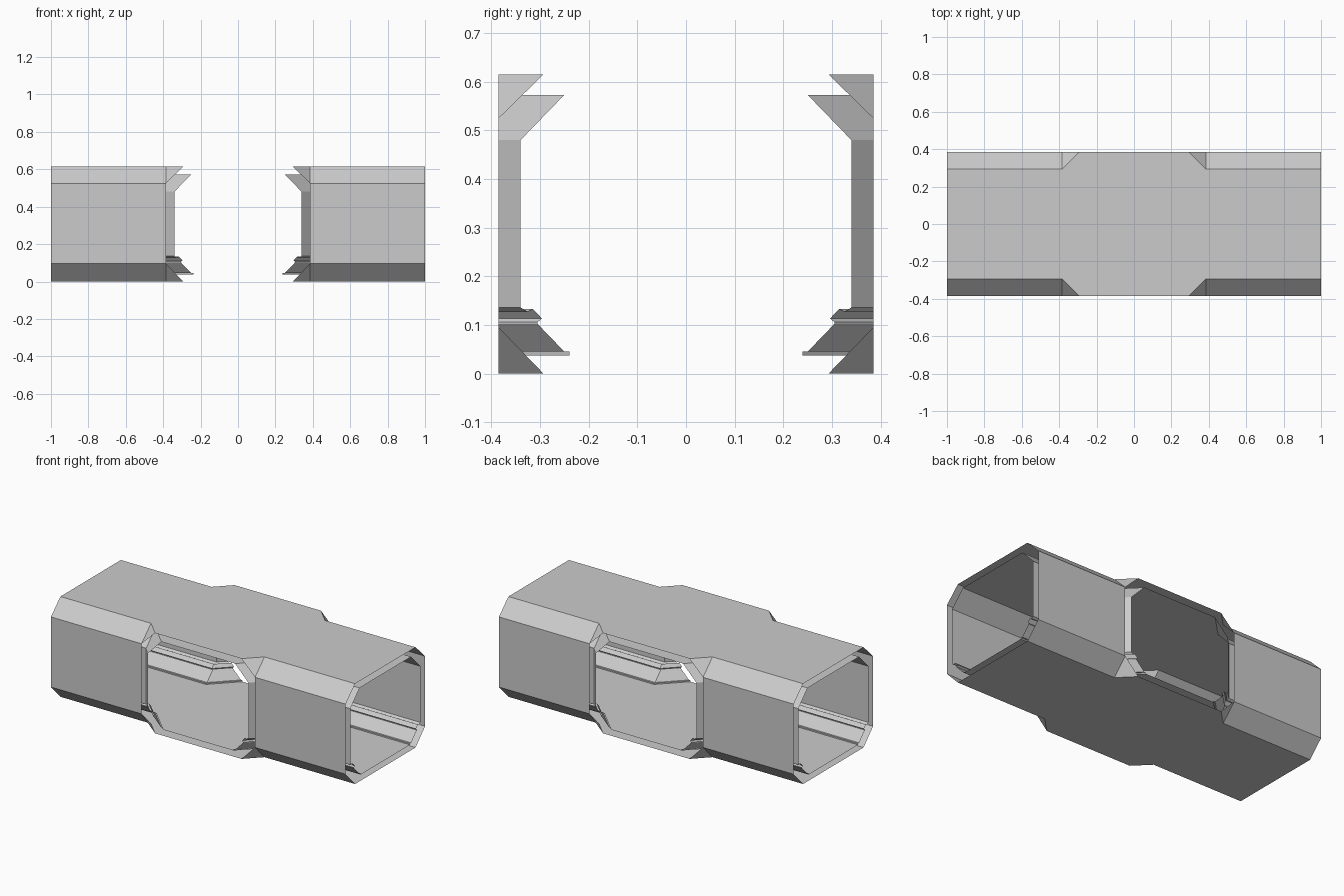
import bpy, bmesh

if "Cube" in bpy.data.objects:
    bpy.data.objects.remove(bpy.data.objects["Cube"])

ARM_X = 1.0    # end of the long arms
HALF = 0.385   # half width of the junction


def plan_points(d):
    """Plan outline at half-width d: long arms plus short side openings."""
    quarter = [(ARM_X, d), (HALF, d), (d, HALF)]
    ring = quarter[:]
    ring += [(-x, y) for x, y in reversed(quarter)]
    ring += [(-x, -y) for x, y in quarter]
    ring += [(x, -y) for x, y in reversed(quarter)]
    return ring


def shell(name, profile, inward=False):
    """Open-ended corridor sheet from a (half width, height) profile."""
    bm = bmesh.new()
    rings = [[bm.verts.new((x, y, z)) for x, y in plan_points(d)] for d, z in profile]
    # floor and ceiling
    bm.faces.new(rings[0])
    bm.faces.new(rings[-1])
    # walls: two strips per quadrant, leaving the four openings free
    for lo, hi in zip(rings, rings[1:]):
        for q in range(4):
            for k in (0, 1):
                i = q * 3 + k
                bm.faces.new((lo[i], lo[i + 1], hi[i + 1], hi[i]))
    bmesh.ops.remove_doubles(bm, verts=bm.verts[:], dist=1e-5)
    bmesh.ops.recalc_face_normals(bm, faces=bm.faces[:])
    # make sure the ceiling points the right way
    top = max(bm.faces, key=lambda f: f.calc_center_median().z)
    if (top.normal.z > 0) == inward:
        bmesh.ops.reverse_faces(bm, faces=bm.faces[:])
    mesh = bpy.data.meshes.new(name)
    bm.to_mesh(mesh)
    bm.free()
    obj = bpy.data.objects.new(name, mesh)
    bpy.context.collection.objects.link(obj)
    return obj


# Outer casing with chamfered edges
shell("corridor_outer_shell", [(0.293, 0), (0.385, 0.095), (0.385, 0.525), (0.293, 0.615)])

# Inner lining: floor kerb, sloped skirting, ledge, wall, ceiling chamfer
shell("corridor_inner_lining", [
    (0.239, 0.037), (0.239, 0.045), (0.25, 0.045), (0.305, 0.102),
    (0.305, 0.106), (0.296, 0.113), (0.315, 0.133), (0.326, 0.127),
    (0.34, 0.136), (0.34, 0.48), (0.25, 0.573)], inward=True)
